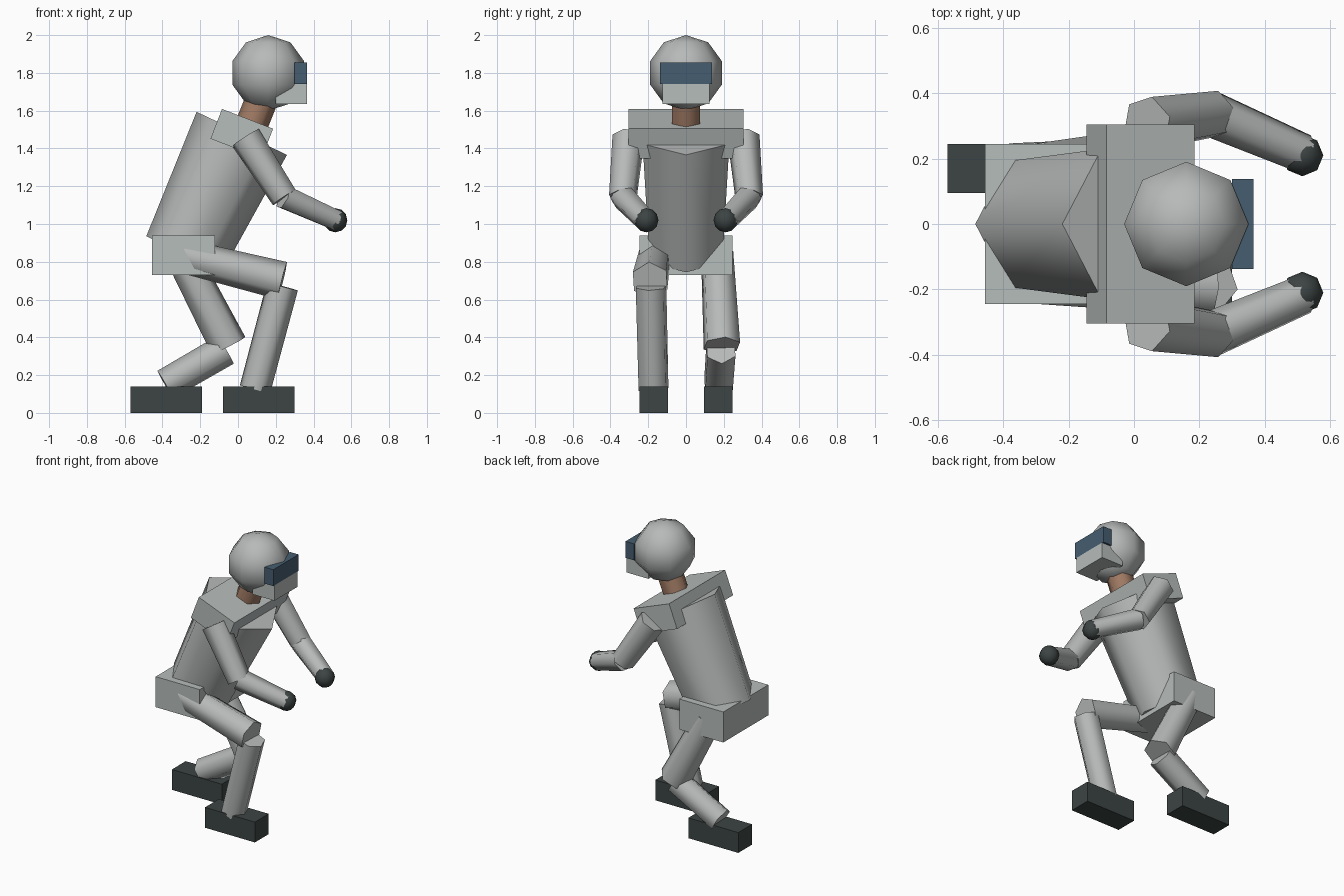
import bpy
import bmesh
import math
from mathutils import Vector, Matrix

cube = bpy.data.objects.get("Cube")
if cube:
    bpy.data.objects.remove(cube, do_unlink=True)


def material(name, rgb):
    m = bpy.data.materials.new(name)
    m.use_nodes = True
    m.diffuse_color = (*rgb, 1)
    m.node_tree.nodes["Principled BSDF"].inputs["Base Color"].default_value = (*rgb, 1)
    return m


suit = material("suit grey", (0.47, 0.49, 0.48))
plate = material("plate grey", (0.47, 0.51, 0.50))
dark = material("boot black", (0.045, 0.058, 0.056))
glass = material("visor blue", (0.06, 0.11, 0.16))
skin = material("neck brown", (0.36, 0.20, 0.13))


def add(name, bm, mat, smooth=False):
    mesh = bpy.data.meshes.new(name)
    bm.to_mesh(mesh)
    bm.free()
    mesh.materials.append(mat)
    for p in mesh.polygons:
        # end caps with six corners stay flat against the rounded sides
        p.use_smooth = smooth
    obj = bpy.data.objects.new(name, mesh)
    bpy.context.collection.objects.link(obj)
    if smooth:
        bpy.ops.object.select_all(action="DESELECT")
        obj.select_set(True)
        bpy.context.view_layer.objects.active = obj
        bpy.ops.object.shade_smooth_by_angle(angle=math.radians(65))
    return obj


def box(name, mat, center, size, tilt=0):
    bm = bmesh.new()
    bmesh.ops.create_cube(bm, size=1)
    bm.transform(Matrix.Translation(center) @ Matrix.Rotation(tilt, 4, "Y")
                 @ Matrix.Diagonal((*size, 1)))
    return add(name, bm, mat)


def tube(name, mat, start, end, r1, r2):
    """Six-sided tapered cylinder between two points."""
    a, b = Vector(start), Vector(end)
    bm = bmesh.new()
    bmesh.ops.create_cone(bm, cap_ends=True, segments=6, radius1=r1, radius2=r2,
                          depth=(b - a).length)
    turn = Vector((0, 0, 1)).rotation_difference(b - a).to_matrix().to_4x4()
    # put a corner on the x axis, then aim along the limb
    bm.transform(Matrix.Translation((a + b) / 2) @ turn @ Matrix.Rotation(math.pi / 2, 4, "Z"))
    return add(name, bm, mat, True)


def ball(name, mat, center, radius, segments, rings):
    bm = bmesh.new()
    bmesh.ops.create_uvsphere(bm, u_segments=segments, v_segments=rings, radius=radius)
    bm.transform(Matrix.Translation(center))
    return add(name, bm, mat, True)


# Head
ball("head", suit, (0.16, 0, 1.8), 0.2, 8, 5)
box("visor", glass, (0.332, 0, 1.798), (0.066, 0.275, 0.113))
box("mouth_guard", plate, (0.282, 0, 1.689), (0.166, 0.25, 0.106))
tube("neck", skin, (0.05, 0, 1.47), (0.13, 0, 1.67), 0.086, 0.086)

# Body
box("shoulder_block", plate, (0.02, 0, 1.478), (0.29, 0.61, 0.169), 0.37)
tube("torso", suit, (-0.285, 0, 0.84), (0.02, 0, 1.48), 0.222, 0.265)
box("pelvis", plate, (-0.288, 0, 0.835), (0.335, 0.49, 0.21))

# Arms
for side, s in (("right", -1), ("left", 1)):
    tube(side + "_upper_arm", suit, (0.04, s * 0.305, 1.457), (0.245, s * 0.335, 1.14),
         0.087, 0.075)
    tube(side + "_forearm", suit, (0.24, s * 0.335, 1.145), (0.52, s * 0.215, 1.02),
         0.07, 0.06)
    ball(side + "_hand", dark, (0.515, s * 0.21, 1.02), 0.064, 8, 6)

# Legs: the right one steps forward, the left one bends behind
legs = (
    ("right", -1, (-0.29, 0.83), (0.235, 0.70), (0.235, 0.67), (0.09, 0.125), 0.11),
    ("left", 1, (-0.30, 0.84), (-0.05, 0.355), (-0.065, 0.335), (-0.385, 0.15), -0.38),
)
for side, s, hip, knee, shin, ankle, foot in legs:
    tube(side + "_thigh", suit, (hip[0], s * 0.165, hip[1]), (knee[0], s * 0.19, knee[1]),
         0.09, 0.102)
    tube(side + "_shin", suit, (shin[0], s * 0.185, shin[1]), (ankle[0], s * 0.172, ankle[1]),
         0.086, 0.084)
    box(side + "_boot", dark, (foot, s * 0.17, 0.07), (0.38, 0.15, 0.14))
